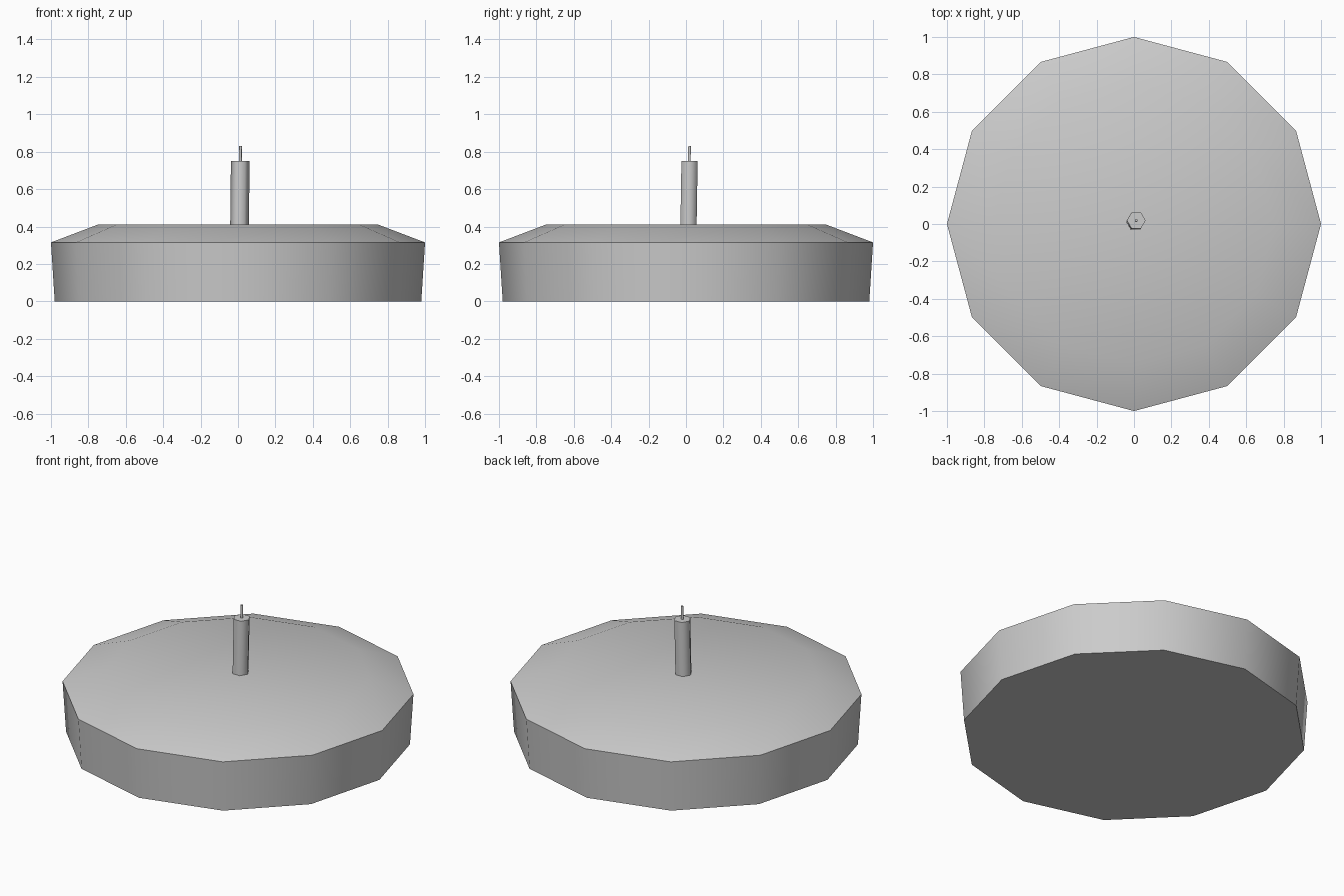
import bpy, bmesh, math

cube = bpy.data.objects.get("Cube")
if cube:
    bpy.data.objects.remove(cube)

mat = bpy.data.materials.new("plain_grey")
mat.use_nodes = True
grey = (0.6, 0.6, 0.6, 1)
mat.diffuse_color = grey
mat.node_tree.nodes["Principled BSDF"].inputs["Base Color"].default_value = grey


def lathe(name, sides, rings, sharp_rings=()):
    """Stack polygon rings given as (radius, z, x, y) and cap both ends."""
    bm = bmesh.new()
    loops = []
    for r, z, x, y in rings:
        angles = [math.tau * i / sides for i in range(sides)]
        loops.append([bm.verts.new((x + r * math.cos(a), y + r * math.sin(a), z)) for a in angles])
    for low, high in zip(loops, loops[1:]):
        for i in range(sides):
            j = (i + 1) % sides
            bm.faces.new((low[i], low[j], high[j], high[i]))
    bm.faces.new(loops[0][::-1])
    bm.faces.new(loops[-1])
    for face in bm.faces:
        face.smooth = True
    # Crease the chosen rings so shading breaks there
    for k in sharp_rings:
        for i in range(sides):
            bm.edges.get((loops[k][i], loops[k][(i + 1) % sides])).smooth = False
    mesh = bpy.data.meshes.new(name)
    bm.to_mesh(mesh)
    bm.free()
    mesh.materials.append(mat)
    obj = bpy.data.objects.new(name, mesh)
    bpy.context.collection.objects.link(obj)
    return obj


# Cake: tapered wall, sloped shoulder blending into a flat top
lathe("cake", 12, [(0.98, 0, 0, 0), (1.0, 0.315, 0, 0), (0.75, 0.41, 0, 0)], (0, 1))

# Candle: slightly leaning hexagonal stick, sunk a little into the cake
lathe("candle", 6, [(0.05, 0.38, 0.008, 0.013), (0.05, 0.75, 0.012, 0.019)], (0, 1))

# Wick
lathe("wick", 6, [(0.008, 0.745, 0.012, 0.018), (0.008, 0.83, 0.013, 0.019)], (0, 1))
